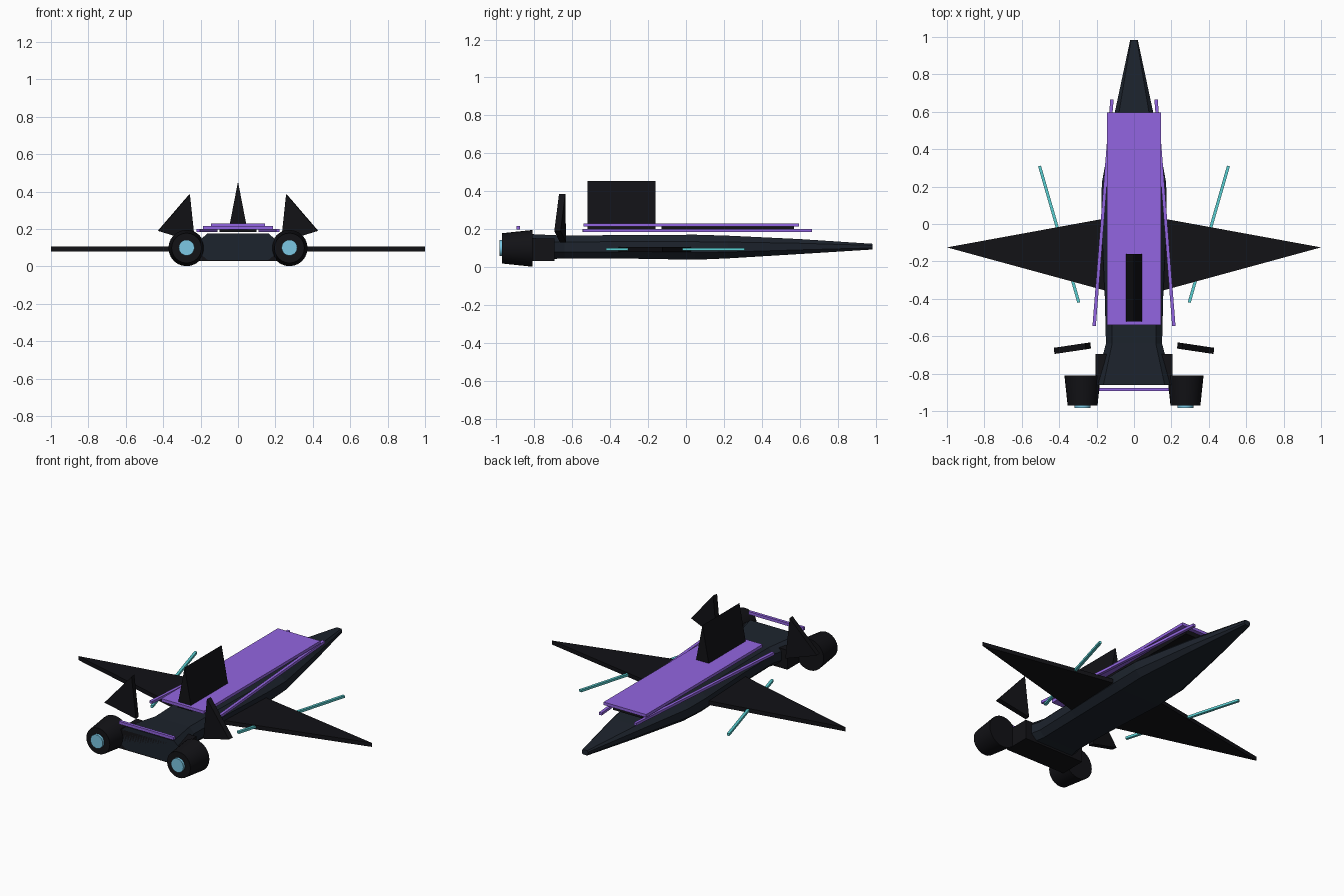
import bpy, bmesh, math
from mathutils import Vector

if "Cube" in bpy.data.objects:
    bpy.data.objects.remove(bpy.data.objects["Cube"])


def material(name, rgb):
    m = bpy.data.materials.new(name)
    m.diffuse_color = (*rgb, 1)
    m.use_nodes = True
    m.node_tree.nodes["Principled BSDF"].inputs["Base Color"].default_value = m.diffuse_color
    return m


HULL = material("hull_dark", (0.012, 0.017, 0.026))
BLACK = material("black", (0.006, 0.006, 0.008))
PURPLE = material("purple", (0.29, 0.13, 0.75))
TEAL = material("teal", (0.10, 0.62, 0.64))
GLOW = material("glow_blue", (0.20, 0.58, 0.78))


def finish(name, bm, mat):
    bmesh.ops.recalc_face_normals(bm, faces=bm.faces)
    me = bpy.data.meshes.new(name)
    bm.to_mesh(me)
    bm.free()
    ob = bpy.data.objects.new(name, me)
    bpy.context.collection.objects.link(ob)
    me.materials.append(mat)
    return ob


def loft(name, rings, mat):
    bm = bmesh.new()
    loops = [[bm.verts.new(p) for p in r] for r in rings]
    n = len(loops[0])
    for a, b in zip(loops, loops[1:]):
        for i in range(n):
            j = (i + 1) % n
            bm.faces.new((a[i], a[j], b[j], b[i]))
    bm.faces.new(loops[0])
    bm.faces.new(loops[-1])
    return finish(name, bm, mat)


def prism(name, points, offset, mat):
    o = Vector(offset)
    return loft(name, [points, [Vector(p) + o for p in points]], mat)


def box(name, x, y, z, mat):
    pts = [(x[0], y[0], z[0]), (x[1], y[0], z[0]), (x[1], y[1], z[0]), (x[0], y[1], z[0])]
    return prism(name, pts, (0, 0, z[1] - z[0]), mat)


def strip(name, a, b, z, width, height, mat):
    # thin bar laid flat between two plan points
    a, b = Vector((*a, z)), Vector((*b, z))
    d = (b - a).normalized()
    side = Vector((-d.y, d.x, 0)) * width / 2
    return prism(name, [a - side, b - side, b + side, a + side], (0, 0, height), mat)


def cone(name, x, z, y0, r0, y1, r1, mat, n=24):
    ring = lambda y, r: [(x + r * math.cos(2 * math.pi * i / n), y,
                          z + r * math.sin(2 * math.pi * i / n)) for i in range(n)]
    ob = loft(name, [ring(y0, r0), ring(y1, r1)], mat)
    for p in ob.data.polygons:
        p.use_smooth = len(p.vertices) == 4
    return ob


# fuselage: eight-sided sections (y, half width, bottom, top)
def section(y, w, b, t):
    cx, cz = w * 0.22, (t - b) * 0.28
    half = [(w - cx, b), (w, b + cz), (w, t - cz), (w - cx, t)]
    return [(x, y, z) for x, z in half] + [(-x, y, z) for x, z in reversed(half)]


loft("fuselage", [section(*s) for s in (
    (-0.86, 0.21, 0.035, 0.175), (-0.64, 0.15, 0.045, 0.165), (-0.36, 0.157, 0.045, 0.168),
    (0.05, 0.175, 0.038, 0.17), (0.22, 0.172, 0.045, 0.165), (0.6, 0.102, 0.068, 0.147),
    (0.985, 0.02, 0.092, 0.122))], HULL)
box("tail_block", (-0.205, 0.205), (-0.86, -0.695), (0.03, 0.15), BLACK)

# deck panel, spine and dorsal fin
box("deck_panel", (-0.145, 0.145), (-0.54, 0.595), (0.212, 0.23), PURPLE)
box("deck_spine", (-0.1, 0.1), (-0.5, 0.57), (0.165, 0.212), BLACK).hide_render = True
bpy.data.objects.remove(bpy.data.objects["deck_spine"])
box("deck_spine", (-0.1, 0.1), (-0.13, 0.57), (0.185, 0.212), BLACK)
prism("dorsal_fin", [(-0.05, -0.52, 0.195), (0.05, -0.52, 0.195), (0, -0.52, 0.453)],
      (0, 0.36, 0), BLACK)
box("tail_bar", (-0.187, 0.187), (-0.894, -0.876), (0.197, 0.215), PURPLE)

# mirrored parts
for s, side in ((-1, "left"), (1, "right")):
    prism(side + "_wing", [(s * 0.08, 0.043, 0.08), (s, -0.125, 0.08), (s * 0.08, -0.376, 0.08)],
          (0, 0, 0.025), BLACK)
    strip(side + "_wing_stripe", (s * 0.295, -0.42), (s * 0.505, 0.31), 0.087, 0.016, 0.014, TEAL)
    strip(side + "_deck_rail", (s * 0.213, -0.545), (s * 0.118, 0.665), 0.183, 0.018, 0.016, PURPLE)
    prism(side + "_tail_fin", [(s * 0.425, -0.695, 0.19), (s * 0.257, -0.67, 0.385),
                               (s * 0.23, -0.666, 0.13)], (s * 0.004, 0.033, 0), BLACK)
    cone(side + "_engine", s * 0.275, 0.098, -0.97, 0.08, -0.81, 0.097, BLACK)
    cone(side + "_engine_glow", s * 0.275, 0.1, -0.985, 0.042, -0.96, 0.042, GLOW)
